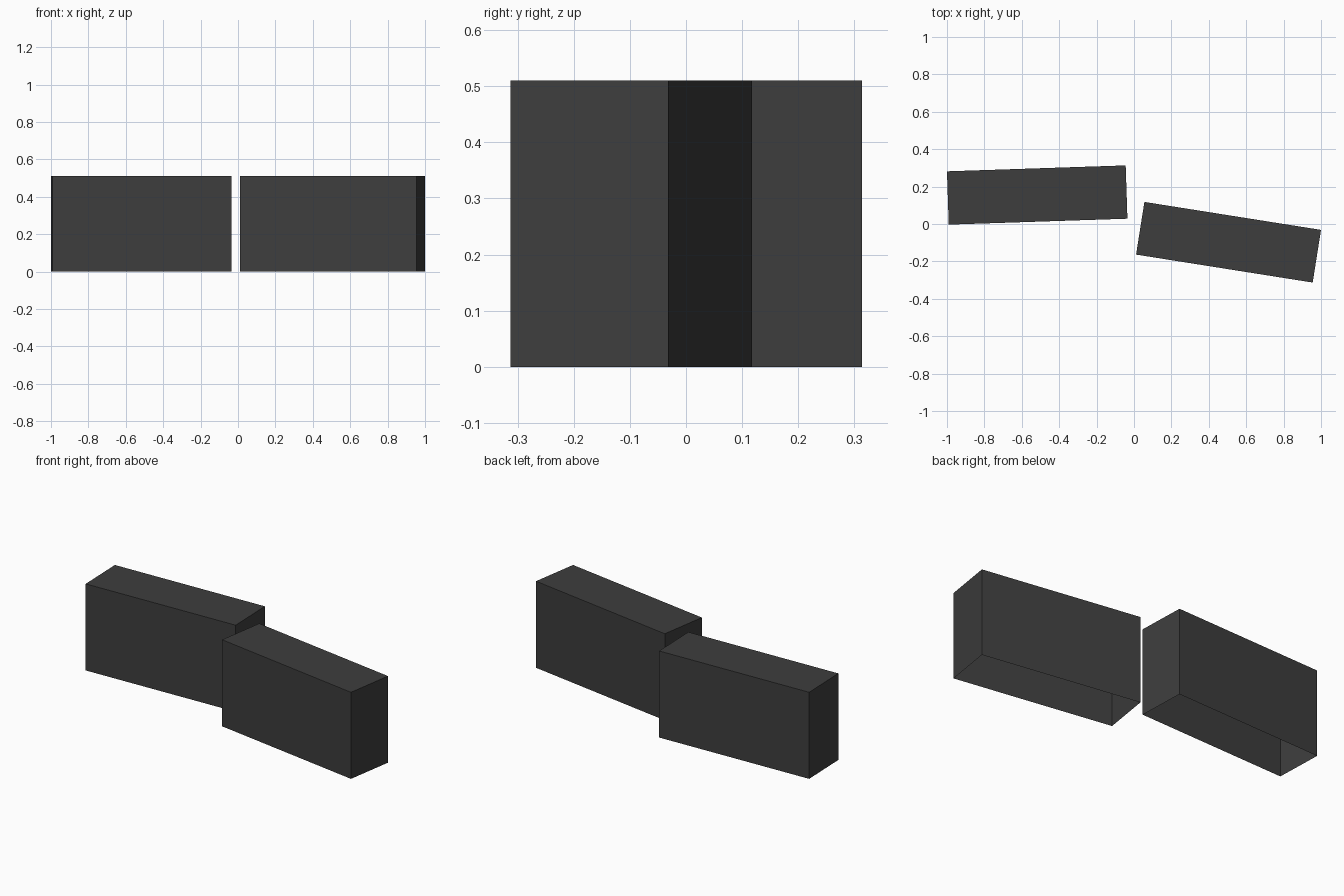
import bpy
import bmesh
from math import radians
from mathutils import Matrix, Vector

default = bpy.data.objects.get("Cube")
if default:
    bpy.data.objects.remove(default, do_unlink=True)

LENGTH, DEPTH, HEIGHT = 0.956, 0.285, 0.51

charcoal = bpy.data.materials.new("charcoal")
charcoal.use_nodes = True
colour = (0.048, 0.048, 0.048, 1)
charcoal.diffuse_color = colour
charcoal.node_tree.nodes["Principled BSDF"].inputs["Base Color"].default_value = colour


def open_block(name, x, y, angle):
    """Block standing on the ground with no bottom face."""
    bm = bmesh.new()
    size = Matrix.Diagonal((LENGTH, DEPTH, HEIGHT, 1))
    bmesh.ops.create_cube(bm, size=1, matrix=Matrix.Translation((0, 0, HEIGHT / 2)) @ size)
    bm.normal_update()
    bottom = [f for f in bm.faces if f.normal.z < -0.5]
    bmesh.ops.delete(bm, geom=bottom, context='FACES')
    mesh = bpy.data.meshes.new(name)
    bm.to_mesh(mesh)
    bm.free()
    mesh.materials.append(charcoal)
    block = bpy.data.objects.new(name, mesh)
    block.location = Vector((x, y, 0))
    block.rotation_euler.z = radians(angle)
    bpy.context.collection.objects.link(block)


# Two separate blocks, each turned slightly
open_block("right_block", -0.5175, 0.155, 1.9)
open_block("left_block", 0.5055, -0.0975, -9)
